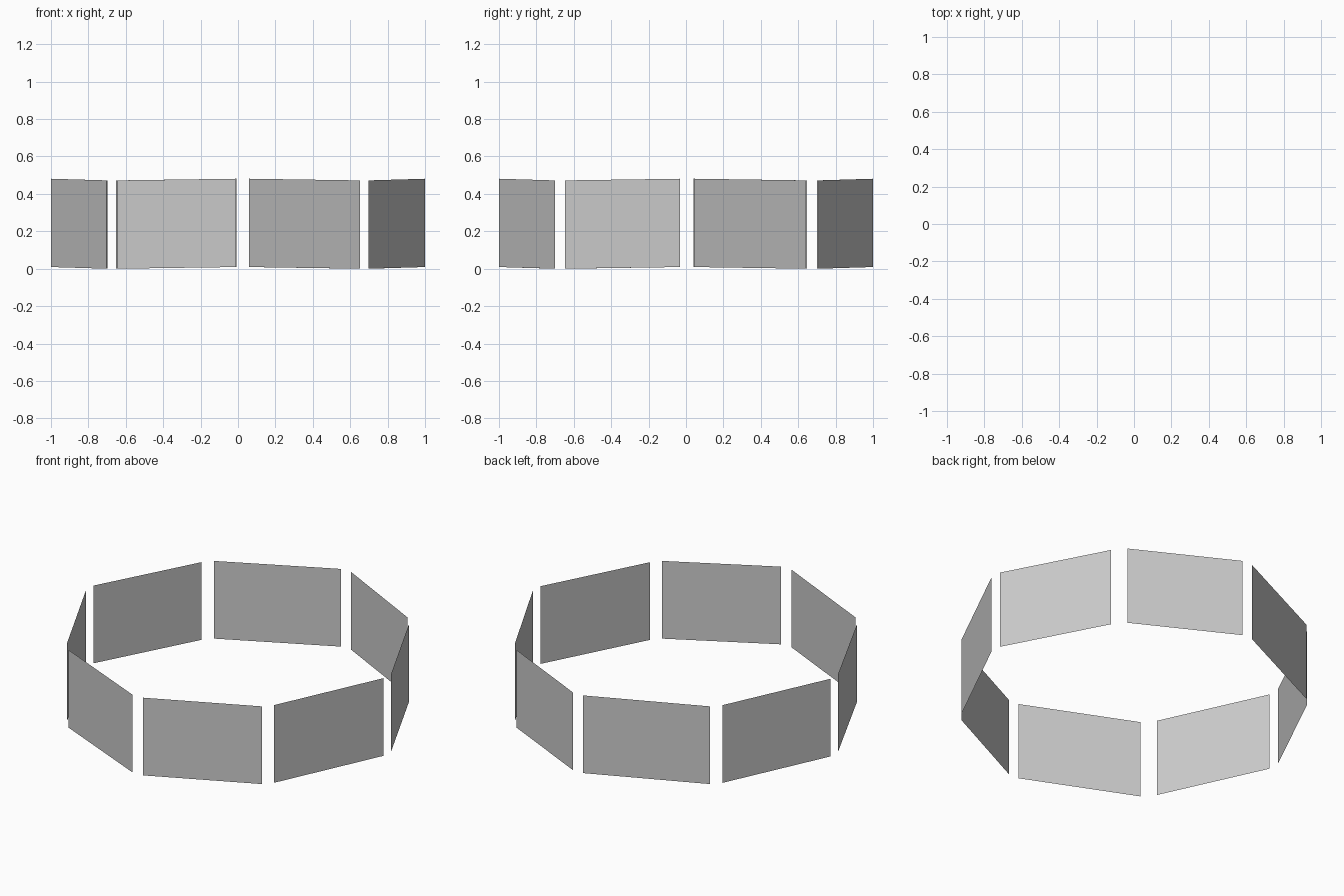
import bpy

if "Cube" in bpy.data.objects:
    bpy.data.objects.remove(bpy.data.objects["Cube"])

HEIGHT = 0.472   # panel height
LIFT = 0.009     # ends on the x and y axes sit slightly higher

# Plan of each thin panel, counter-clockwise: diagonal end, axis end
PLAN = [
    ((0.697, -0.648), (1.0, -0.031)),
    ((0.702, 0.638), (1.0, 0.043)),
    ((0.643, 0.709), (0.06, 1.0)),
    ((-0.651, 0.701), (-0.009, 1.0)),
    ((-0.699, 0.648), (-1.0, 0.041)),
    ((-0.702, -0.638), (-1.0, -0.031)),
    ((-0.643, -0.709), (-0.01, -1.0)),
    ((0.651, -0.701), (0.06, -1.0)),
]


def panel(name, diag, axis):
    """Upright single-sided sheet between two plan points, facing outward."""
    a, b = (*diag, 0.0), (*axis, LIFT)
    if a[0] * b[1] - a[1] * b[0] < 0:
        a, b = b, a
    up = lambda p: (p[0], p[1], p[2] + HEIGHT)
    mesh = bpy.data.meshes.new(name)
    mesh.from_pydata([a, b, up(b), up(a)], [], [(0, 1, 2, 3)])
    obj = bpy.data.objects.new(name, mesh)
    bpy.context.collection.objects.link(obj)


# Ring of eight panels
for i, (diag, axis) in enumerate(PLAN):
    panel(f"ring_panel_{i + 1}", diag, axis)
